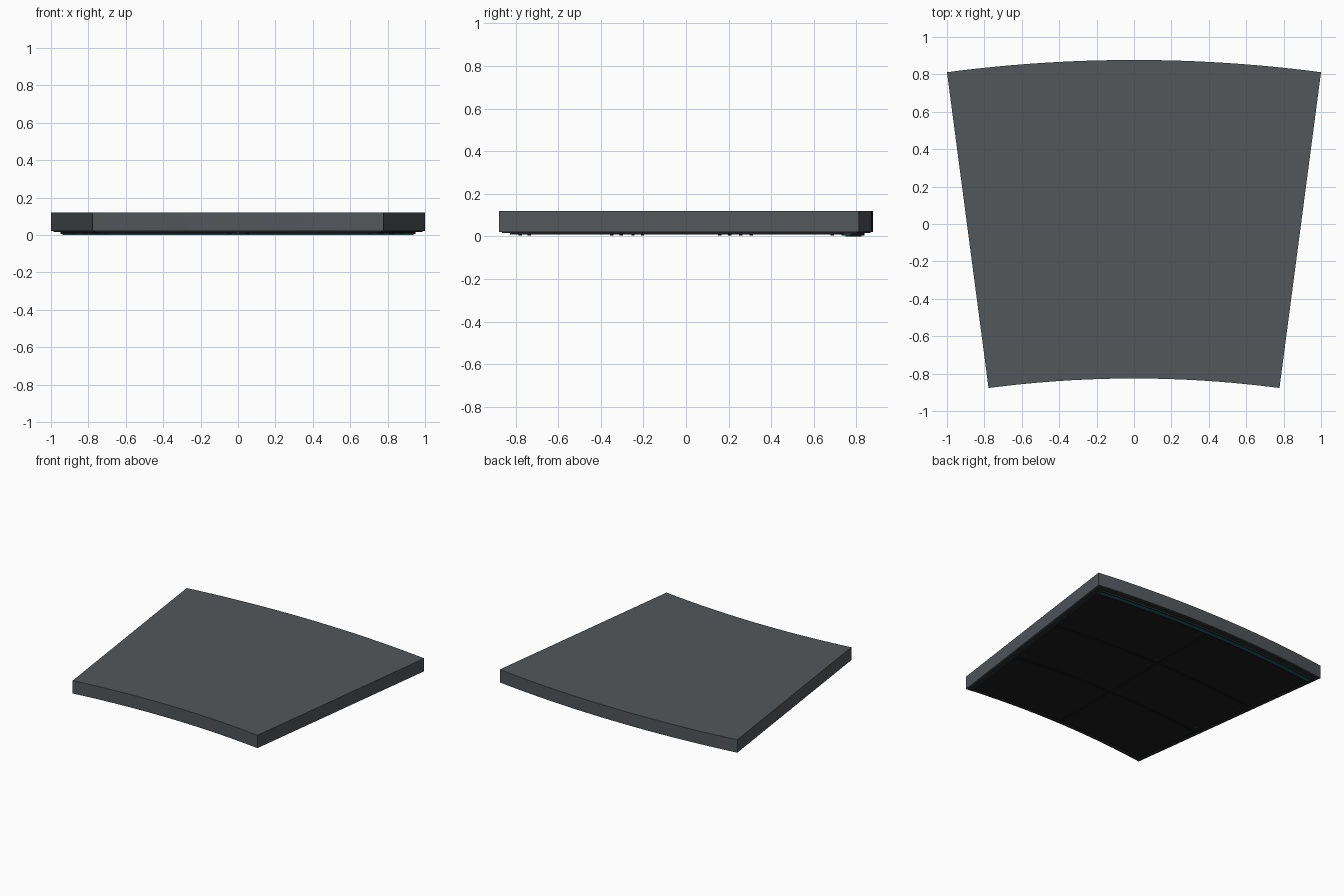
import bpy, bmesh
from math import sin, cos, radians

if "Cube" in bpy.data.objects:
    bpy.data.objects.remove(bpy.data.objects["Cube"])

R_OUT, R_IN, HALF = 7.661, 5.958, 7.5
CY = -6.784  # centre of the arcs on the y axis


def material(name, rgb):
    m = bpy.data.materials.new(name)
    m.diffuse_color = (*rgb, 1)
    m.use_nodes = True
    m.node_tree.nodes["Principled BSDF"].inputs["Base Color"].default_value = m.diffuse_color
    return m


def polar(r, deg, z):
    a = radians(deg)
    return (r * sin(a), CY + r * cos(a), z)


def finish(name, bm, mat):
    bmesh.ops.recalc_face_normals(bm, faces=bm.faces)
    me = bpy.data.meshes.new(name)
    bm.to_mesh(me)
    bm.free()
    me.materials.append(mat)
    ob = bpy.data.objects.new(name, me)
    bpy.context.collection.objects.link(ob)
    return ob


def sector(name, r0, r1, inset0, inset1, z0, z1, mat, n=24):
    """Curved slab; inset0/1 are distances from the left/right radial sides
    (values above zero), or angles when given as ('deg', a)."""
    def angle(r, inset, sign):
        if isinstance(inset, tuple):
            return inset[1]
        return sign * (HALF - inset / r * 57.2958)

    bm = bmesh.new()

    def row(r, z):
        a0, a1 = angle(r, inset0, -1), angle(r, inset1, 1)
        return [bm.verts.new(polar(r, a0 + (a1 - a0) * i / n, z)) for i in range(n + 1)]

    loops = [row(r0, z0), row(r1, z0), row(r1, z1), row(r0, z1)]
    for k in range(4):
        a, b = loops[k], loops[(k + 1) % 4]
        for i in range(n):
            bm.faces.new((a[i], a[i + 1], b[i + 1], b[i]))
    for i in (0, n):
        bm.faces.new([l[i] for l in loops])
    return finish(name, bm, mat)


slab_mat = material("slab_grey", (0.085, 0.095, 0.105))
frame_mat = material("frame_dark", (0.025, 0.027, 0.03))
panel_mat = material("panel_black", (0.012, 0.013, 0.015))
teal_mat = material("light_teal", (0.01, 0.16, 0.18))

# Main slab and the thin dark backing below it
sector("ceiling_slab", R_IN, R_OUT, 0, 0, 0.022, 0.12, slab_mat)
sector("underside_backing", R_IN + 0.012, R_OUT - 0.012, 0.012, 0.012, 0.016, 0.024, frame_mat)

# Six underside panels, three rows by two columns, with narrow seams
edges = [R_IN + 0.04, 6.53, 7.04, R_OUT - 0.09]
GAP, SEAM = 0.005, 0.04
bolts = []
for j in range(3):
    r0, r1 = edges[j] + GAP, edges[j + 1] - GAP
    sector(f"underside_panel_left_{j}", r0, r1, 0.045, ("deg", -SEAM), 0.010, 0.018, panel_mat, 12)
    sector(f"underside_panel_right_{j}", r0, r1, ("deg", SEAM), 0.045, 0.010, 0.018, panel_mat, 12)
    for r in (r0 + 0.045, r1 - 0.045):
        for s in (-1, 1):
            bolts += [(r, s * 0.4), (r, s * (HALF - 0.8))]

# Bolts at the panel corners
bm = bmesh.new()
for r, a in bolts:
    ret = bmesh.ops.create_cone(bm, cap_ends=True, segments=10, radius1=0.008, radius2=0.008, depth=0.008)
    bmesh.ops.translate(bm, verts=ret["verts"], vec=polar(r, a, 0.009))
finish("panel_bolts", bm, frame_mat)

# Light strip following the outer arc, in its dark housing
sector("light_housing", R_OUT - 0.082, R_OUT - 0.04, 0.045, 0.045, 0.005, 0.018, frame_mat)
sector("light_strip", R_OUT - 0.070, R_OUT - 0.052, 0.055, 0.055, 0.0, 0.010, teal_mat)
